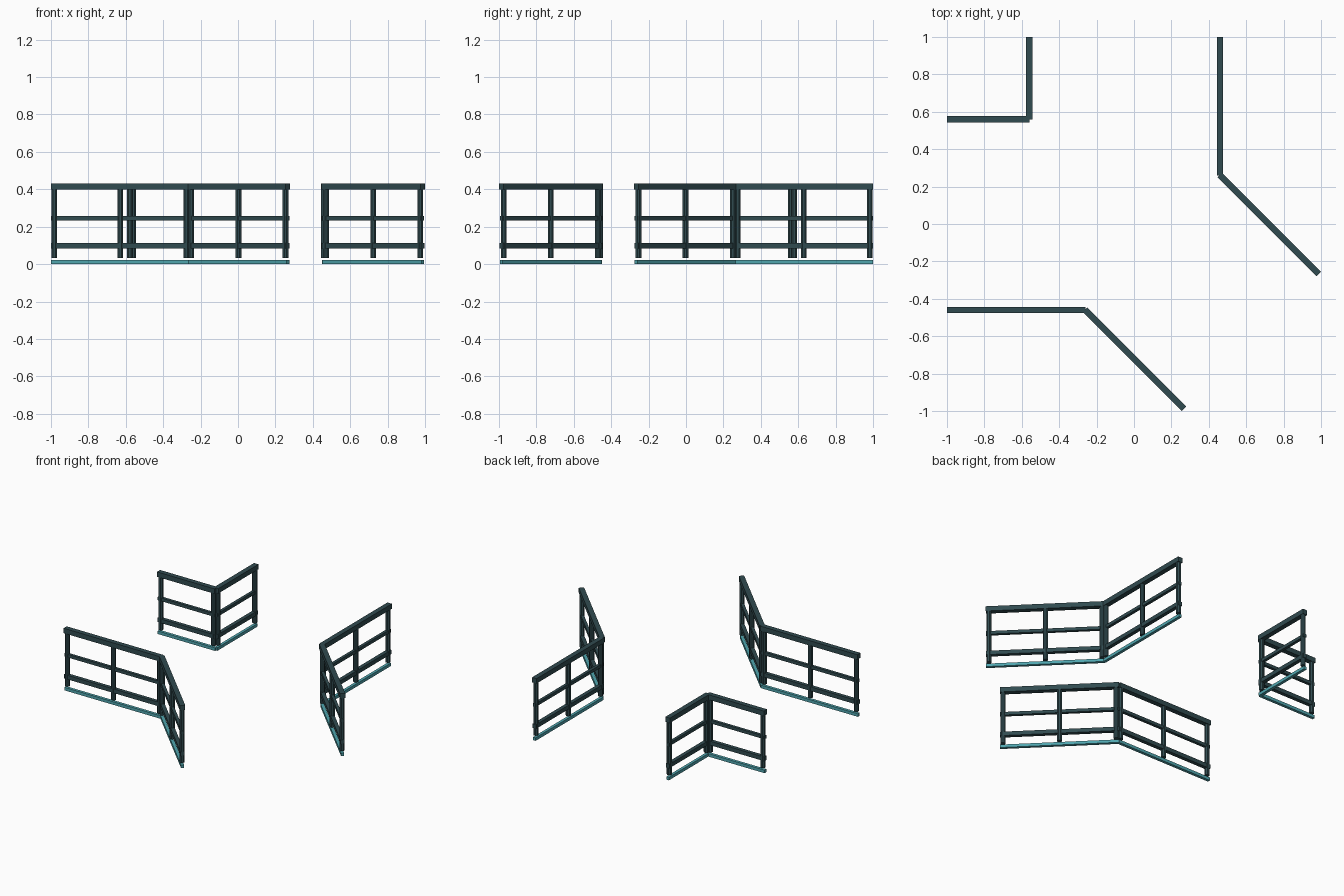
import bpy, bmesh, math
from mathutils import Vector, Matrix

if "Cube" in bpy.data.objects:
    bpy.data.objects.remove(bpy.data.objects["Cube"])


def material(name, rgb):
    m = bpy.data.materials.new(name)
    m.diffuse_color = (*rgb, 1)
    m.use_nodes = True
    m.node_tree.nodes["Principled BSDF"].inputs["Base Color"].default_value = m.diffuse_color
    return m


DARK = material("dark_metal", (0.03, 0.07, 0.08))
TEAL = material("teal_trim", (0.08, 0.38, 0.43))


def finish(bm, name, mat, frame):
    mesh = bpy.data.meshes.new(name)
    bm.to_mesh(mesh)
    bm.free()
    mesh.materials.append(mat)
    ob = bpy.data.objects.new(name, mesh)
    ob.matrix_world = frame
    bpy.context.collection.objects.link(ob)


def bar(name, mat, frame, length, width, z0, z1):
    bm = bmesh.new()
    bmesh.ops.create_cube(bm, size=1, matrix=Matrix.Translation((length / 2, 0, (z0 + z1) / 2))
                          @ Matrix.Diagonal((length, width, z1 - z0, 1)))
    finish(bm, name, mat, frame)


def post(name, frame, x):
    bm = bmesh.new()
    bmesh.ops.create_cone(bm, cap_ends=True, segments=8, radius1=0.0165, radius2=0.0165, depth=0.37,
                          matrix=Matrix.Translation((x, 0, 0.218)) @ Matrix.Rotation(math.pi / 8, 4, 'Z'))
    finish(bm, name, DARK, frame)


def railing(name, start, end, posts):
    a, b = Vector(start), Vector(end)
    d = b - a
    n = d.length
    frame = Matrix.Translation((a.x, a.y, 0)) @ Matrix.Rotation(math.atan2(d.y, d.x), 4, 'Z')
    bar(name + "_top_rail", DARK, frame, n, 0.034, 0.398, 0.432)
    bar(name + "_middle_rail", DARK, frame, n, 0.02, 0.234, 0.256)
    bar(name + "_lower_rail", DARK, frame, n, 0.026, 0.084, 0.112)
    bar(name + "_floor_trim", TEAL, frame, n, 0.02, 0.0, 0.021)
    inset = 0.018
    for i in range(posts):
        post(f"{name}_post_{i + 1}", frame, inset + (n - 2 * inset) * i / (posts - 1))


# Bent railings mirrored across the diagonal
front = [((-1, -0.46), (-0.258, -0.46)), ((-0.262, -0.458), (0.267, -0.987))]
for i, (a, b) in enumerate(front):
    railing(f"front_railing_{i + 1}", a, b, 3)
    railing(f"right_railing_{i + 1}", (-a[1], -a[0]), (-b[1], -b[0]), 3)

# Short corner railing
railing("corner_railing_1", (-1, 0.56), (-0.56, 0.56), 2)
railing("corner_railing_2", (-0.56, 1), (-0.56, 0.56), 2)
